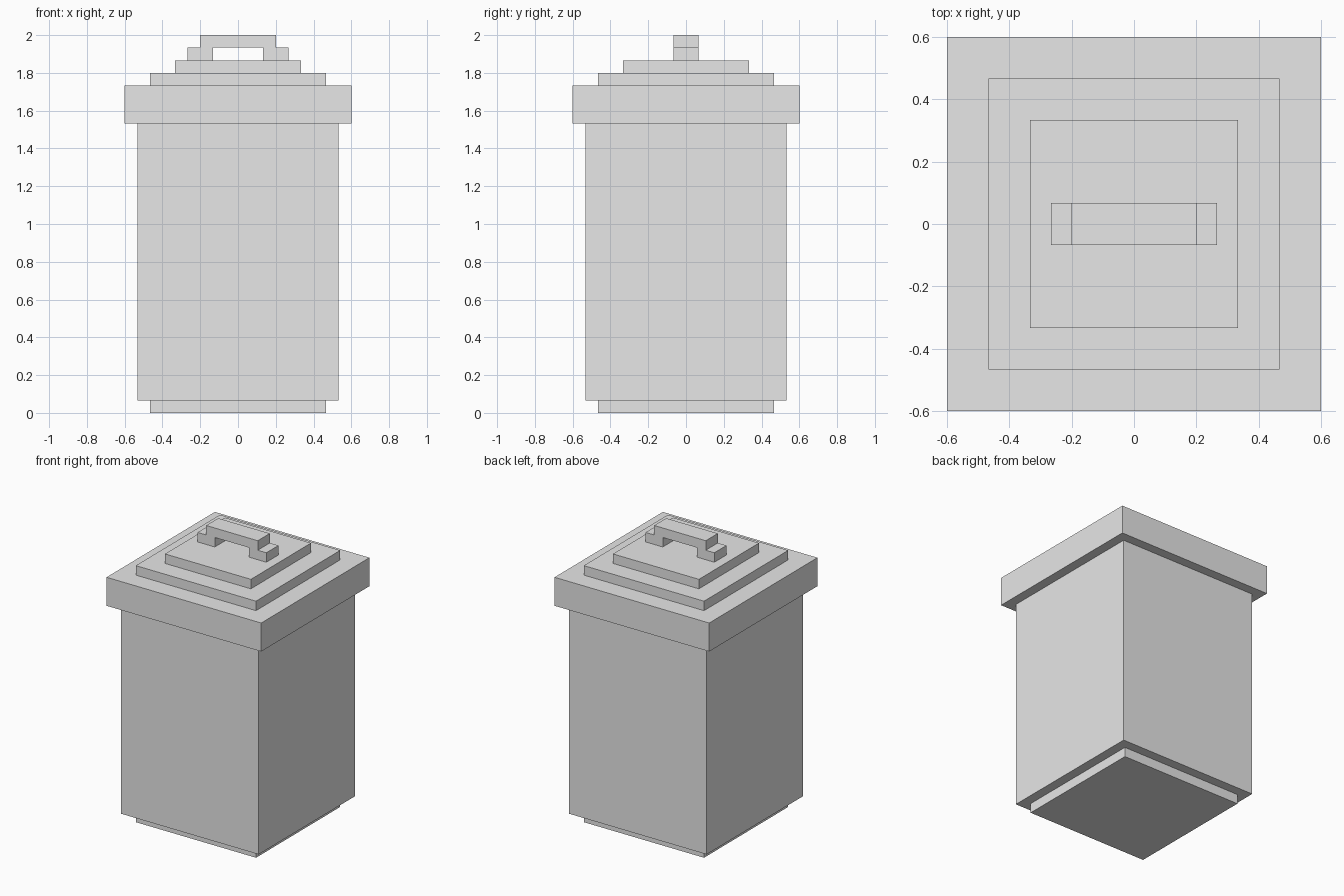
import bpy

cube = bpy.data.objects.get("Cube")
if cube:
    bpy.data.objects.remove(cube, do_unlink=True)

U = 1 / 15  # grid step shared by every part

grey = bpy.data.materials.new("plain grey")
grey.use_nodes = True
colour = (0.8, 0.8, 0.8, 1)
grey.diffuse_color = colour
grey.node_tree.nodes["Principled BSDF"].inputs["Base Color"].default_value = colour


def box(name, half_x, half_y, bottom, top, x=0):
    """Flat-sided block, measured in grid steps."""
    bpy.ops.mesh.primitive_cube_add(size=2, location=(x * U, 0, (bottom + top) / 2 * U))
    obj = bpy.context.object
    obj.name = name
    obj.scale = (half_x * U, half_y * U, (top - bottom) / 2 * U)
    bpy.ops.object.transform_apply(location=False, rotation=False, scale=True)
    obj.data.materials.append(grey)
    return obj


# Square bin: recessed base, tall body, overhanging stepped lid
for name, half, bottom, top in (
    ("base", 7, 0, 1),
    ("body", 8, 1, 23),
    ("lid_rim", 9, 23, 26),
    ("lid_lower_step", 7, 26, 27),
    ("lid_upper_step", 5, 27, 28),
):
    box(name, half, half, bottom, top)

# Handle: two feet carrying a raised grip
for side, x in (("left", 3), ("right", -3)):
    box(side + "_handle_foot", 1, 1, 28, 29, x)
box("handle_grip", 3, 1, 29, 30)
